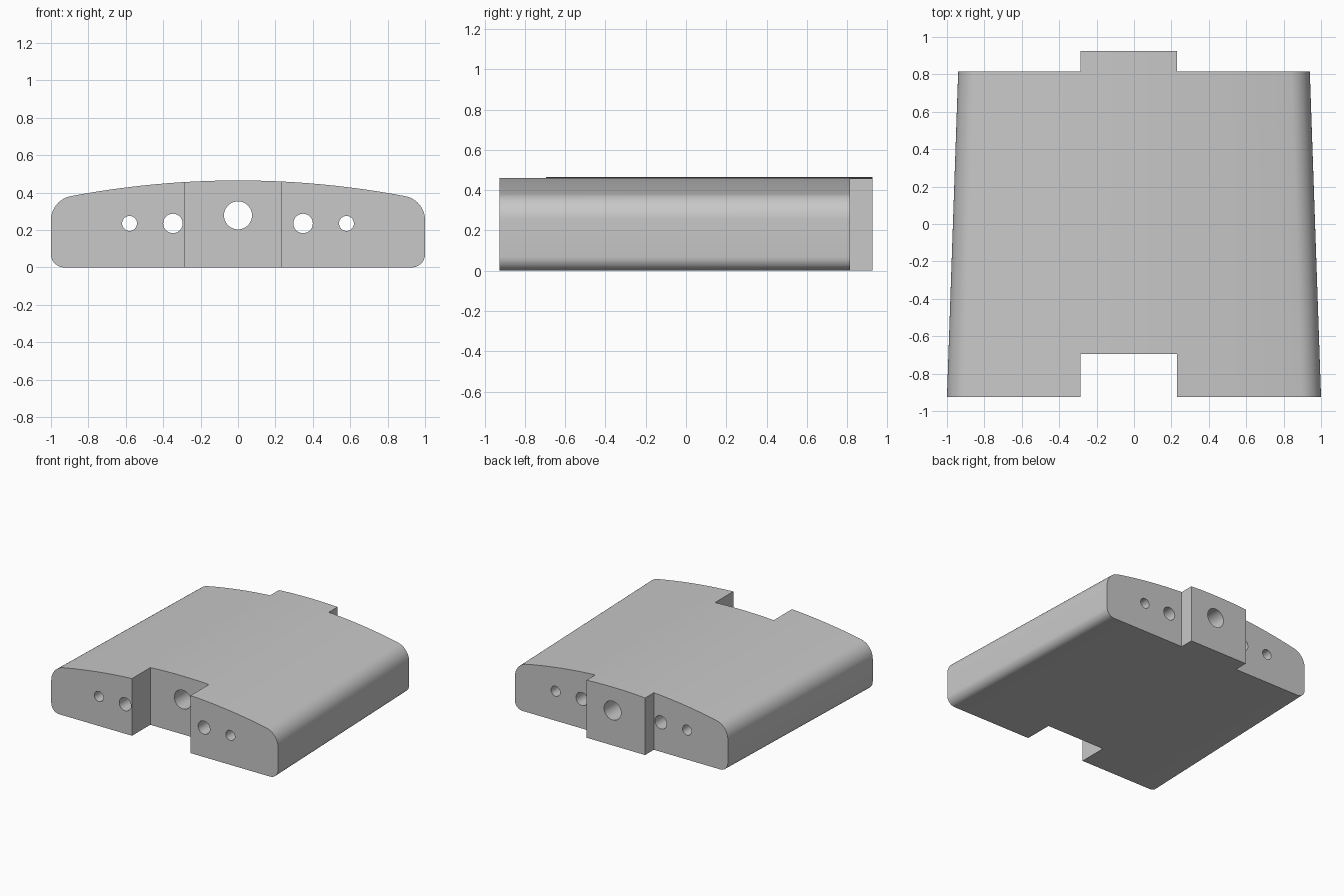
import bpy, bmesh
from math import sin, cos, radians, pi

cube = bpy.data.objects.get("Cube")
if cube:
    bpy.data.objects.remove(cube, do_unlink=True)

FRONT, REAR, TAB_END, NOTCH_END = -0.925, 0.815, 0.925, -0.695
TAB_LEFT, TAB_RIGHT = 0.23, -0.287
REAR_SCALE = 0.94

metal = bpy.data.materials.new("plain grey")
metal.use_nodes = True
grey = (0.58, 0.58, 0.58, 1)
metal.diffuse_color = grey
metal.node_tree.nodes["Principled BSDF"].inputs["Base Color"].default_value = grey


def make_object(name, bm):
    bmesh.ops.recalc_face_normals(bm, faces=bm.faces)
    mesh = bpy.data.meshes.new(name)
    bm.to_mesh(mesh)
    bm.free()
    mesh.materials.append(metal)
    obj = bpy.data.objects.new(name, mesh)
    bpy.context.collection.objects.link(obj)
    return obj


def loft(name, rings):
    """Skin matching rings of points and cap both ends."""
    bm = bmesh.new()
    rings = [[bm.verts.new(p) for p in ring] for ring in rings]
    n = len(rings[0])
    for a, b in zip(rings, rings[1:]):
        for i in range(n):
            j = (i + 1) % n
            bm.faces.new((a[i], a[j], b[j], b[i]))
    bm.faces.new(rings[0])
    bm.faces.new(rings[-1])
    return make_object(name, bm)


def box(name, x0, x1, y0, y1):
    corners = [(x0, -1), (x1, -1), (x1, 1), (x0, 1)]
    return loft(name, [[(x, y, z) for x, z in corners] for y in (y0, y1)])


def bore(name, x, z, r, n=32):
    ring = [(x + r * cos(2 * pi * i / n), z + r * sin(2 * pi * i / n)) for i in range(n)]
    return loft(name, [[(a, y, b) for a, b in ring] for y in (-1.2, 1.2)])


def arc(cx, cz, r, start, end, n):
    angles = [radians(start + (end - start) * i / n) for i in range(n + 1)]
    return [(cx + r * cos(a), cz + r * sin(a)) for a in angles]


# Half section: rounded bottom corner, upper shoulder, then shallow crown
half = arc(0.93, 0.07, 0.07, -90, 0, 8) + arc(0.87, 0.253, 0.13, 0, 79.5, 12)
edge_x = half[-1][0]
crown = [edge_x * (1 - i / 12) for i in range(1, 13)]
half += [(x, 0.465 - 0.105 * x * x) for x in crown]
section = half + [(-x, z) for x, z in reversed(half[:-1])]


def ring_at(y):
    s = 1 - (1 - REAR_SCALE) * (y - FRONT) / (REAR - FRONT)
    return [(x * s, y, z) for x, z in section]


# Tapered body running to the end of the rear tab
body = loft("tapered_body", [ring_at(FRONT), ring_at(TAB_END)])

# Front notch, rear shoulders beside the tab, and through holes
cutters = [
    box("notch_cutter", TAB_RIGHT, TAB_LEFT, -1.2, NOTCH_END),
    box("left_shoulder_cutter", TAB_LEFT, 1.2, REAR, 1.2),
    box("right_shoulder_cutter", -1.2, TAB_RIGHT, REAR, 1.2),
    bore("centre_hole_cutter", 0, 0.278, 0.075),
]
for side, label in ((1, "left"), (-1, "right")):
    cutters.append(bore(label + "_inner_hole_cutter", 0.348 * side, 0.235, 0.052))
    cutters.append(bore(label + "_outer_hole_cutter", 0.58 * side, 0.235, 0.04))

bpy.context.view_layer.objects.active = body
for cutter in cutters:
    cut = body.modifiers.new(cutter.name, "BOOLEAN")
    cut.operation = "DIFFERENCE"
    cut.solver = "EXACT"
    cut.object = cutter
    bpy.ops.object.modifier_apply(modifier=cut.name)
    bpy.data.objects.remove(cutter, do_unlink=True)

bpy.ops.object.select_all(action="DESELECT")
body.select_set(True)
bpy.ops.object.shade_smooth_by_angle(angle=radians(30))
